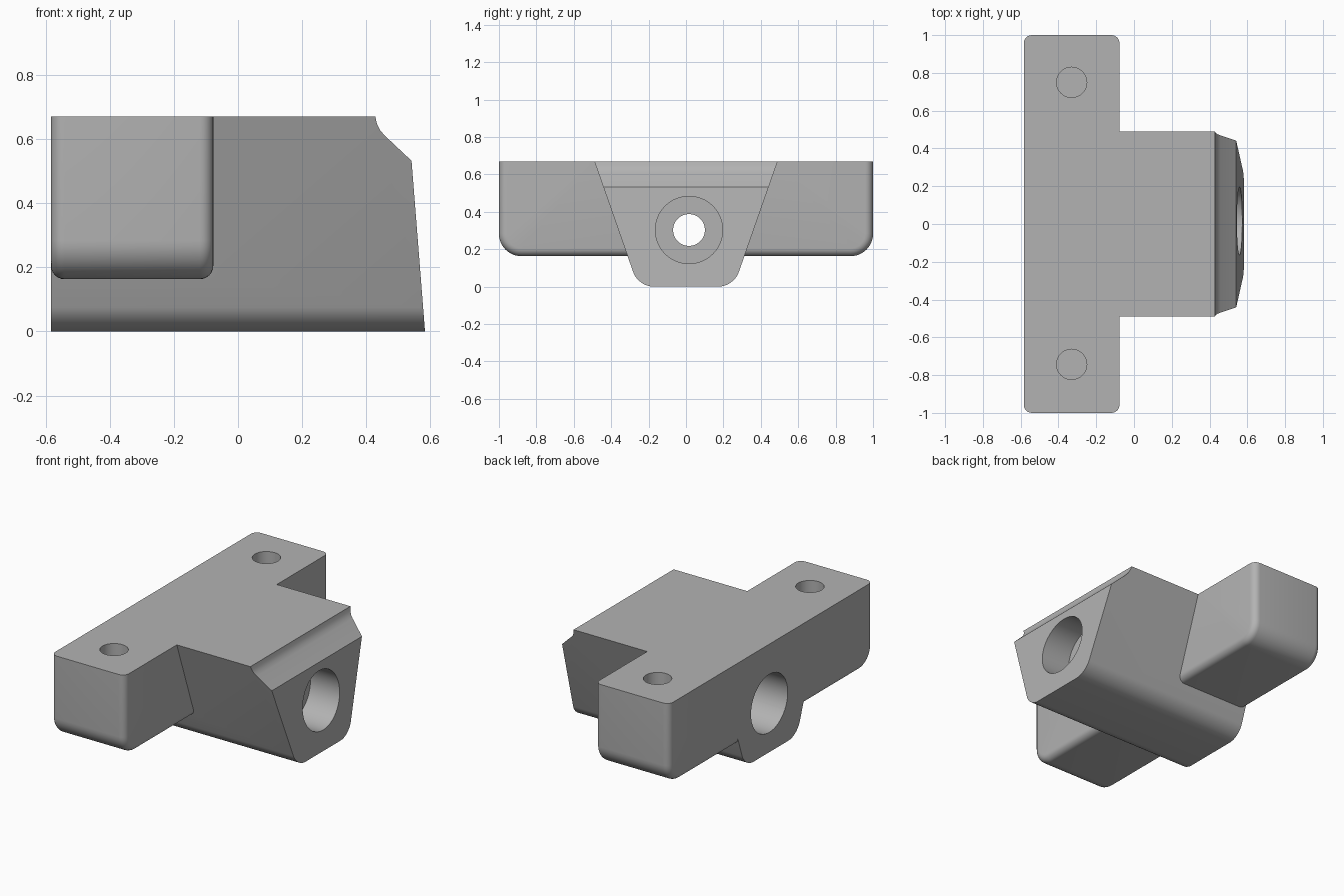
import bpy
import bmesh
from math import radians
from mathutils import Matrix, Vector

default = bpy.data.objects.get("Cube")
if default:
    bpy.data.objects.remove(default, do_unlink=True)

grey = bpy.data.materials.new("plain grey")
grey.use_nodes = True
grey.diffuse_color = (0.45, 0.45, 0.45, 1)
grey.node_tree.nodes["Principled BSDF"].inputs["Base Color"].default_value = (0.45, 0.45, 0.45, 1)

BACK, BAR_FRONT, TOP = -0.583, -0.077, 0.67


def finish(name, bm):
    bmesh.ops.recalc_face_normals(bm, faces=bm.faces)
    mesh = bpy.data.meshes.new(name)
    bm.to_mesh(mesh)
    bm.free()
    mesh.materials.append(grey)
    obj = bpy.data.objects.new(name, mesh)
    bpy.context.collection.objects.link(obj)
    return obj


def prism(points, offset):
    """Closed solid made by sweeping a flat outline along an offset."""
    bm = bmesh.new()
    face = bm.faces.new([bm.verts.new(p) for p in points])
    swept = bmesh.ops.extrude_face_region(bm, geom=[face])["geom"]
    verts = [v for v in swept if isinstance(v, bmesh.types.BMVert)]
    bmesh.ops.translate(bm, verts=verts, vec=offset)
    bmesh.ops.recalc_face_normals(bm, faces=bm.faces)
    return bm


def round_edges(bm, rule, radius, segments):
    edges = [e for e in bm.edges if rule(*(v.co for v in e.verts))]
    bmesh.ops.bevel(bm, geom=edges, offset=radius, segments=segments,
                    profile=0.5, affect='EDGES', clamp_overlap=False)


def cylinder(name, start, end, radius):
    start, end = Vector(start), Vector(end)
    axis = end - start
    turn = axis.to_track_quat('Z', 'Y').to_matrix().to_4x4()
    bm = bmesh.new()
    bmesh.ops.create_cone(bm, cap_ends=True, segments=64, radius1=radius, radius2=radius,
                          depth=axis.length,
                          matrix=Matrix.Translation((start + end) / 2) @ turn)
    return finish(name, bm)


def combine(target, other, operation):
    mod = target.modifiers.new(operation, 'BOOLEAN')
    mod.operation, mod.object, mod.solver = operation, other, 'EXACT'
    bpy.context.view_layer.objects.active = target
    bpy.ops.object.modifier_apply(modifier=mod.name)
    bpy.data.objects.remove(other, do_unlink=True)


# Tapered central body with rounded lower edges
bm = prism([(BACK, -0.49, TOP), (BACK, -0.255, 0), (BACK, 0.255, 0), (BACK, 0.49, TOP)],
           (1.25, 0, 0))
round_edges(bm, lambda a, b: abs(a.x - b.x) > 0.5 and a.z < 0.1, 0.08, 10)
body = finish("bracket", bm)

# Sloped nose with a curved step at the top
nose = [(0.428, 0.8), (0.428, TOP), (0.433, 0.647), (0.443, 0.627), (0.458, 0.61),
        (0.541, 0.532), (0.583, 0), (0.599, -0.2), (0.8, -0.2), (0.8, 0.8)]
combine(body, finish("nose_cutter", prism([(x, -1, z) for x, z in nose], (0, 2, 0))),
        'DIFFERENCE')

# Cross bar: large rounding at the lower ends, small rounding around the sides
bm = prism([(BACK, -1, 0.163), (BACK, 1, 0.163), (BACK, 1, TOP), (BACK, -1, TOP)],
           (BAR_FRONT - BACK, 0, 0))
round_edges(bm, lambda a, b: abs(a.x - b.x) > 0.3 and a.z < 0.3, 0.12, 10)
round_edges(bm, lambda a, b: abs(a.x - b.x) < 0.01 and min(a.z, b.z) < TOP - 0.01, 0.042, 6)
combine(body, finish("cross_bar", bm), 'UNION')

# Stepped bore along the body
for start, end, radius in [(-0.8, 0.8, 0.085), (-0.8, 0.12, 0.18), (0.36, 0.8, 0.18)]:
    combine(body, cylinder("bore", (start, 0.016, 0.303), (end, 0.016, 0.303), radius),
            'DIFFERENCE')

# Blind mounting holes in the bar
for y in (-0.743, 0.75):
    combine(body, cylinder("mounting_hole", (-0.33, y, 0.3), (-0.33, y, 0.9), 0.08),
            'DIFFERENCE')

bpy.ops.object.select_all(action='DESELECT')
body.select_set(True)
bpy.context.view_layer.objects.active = body
bpy.ops.object.shade_smooth_by_angle(angle=radians(30))
